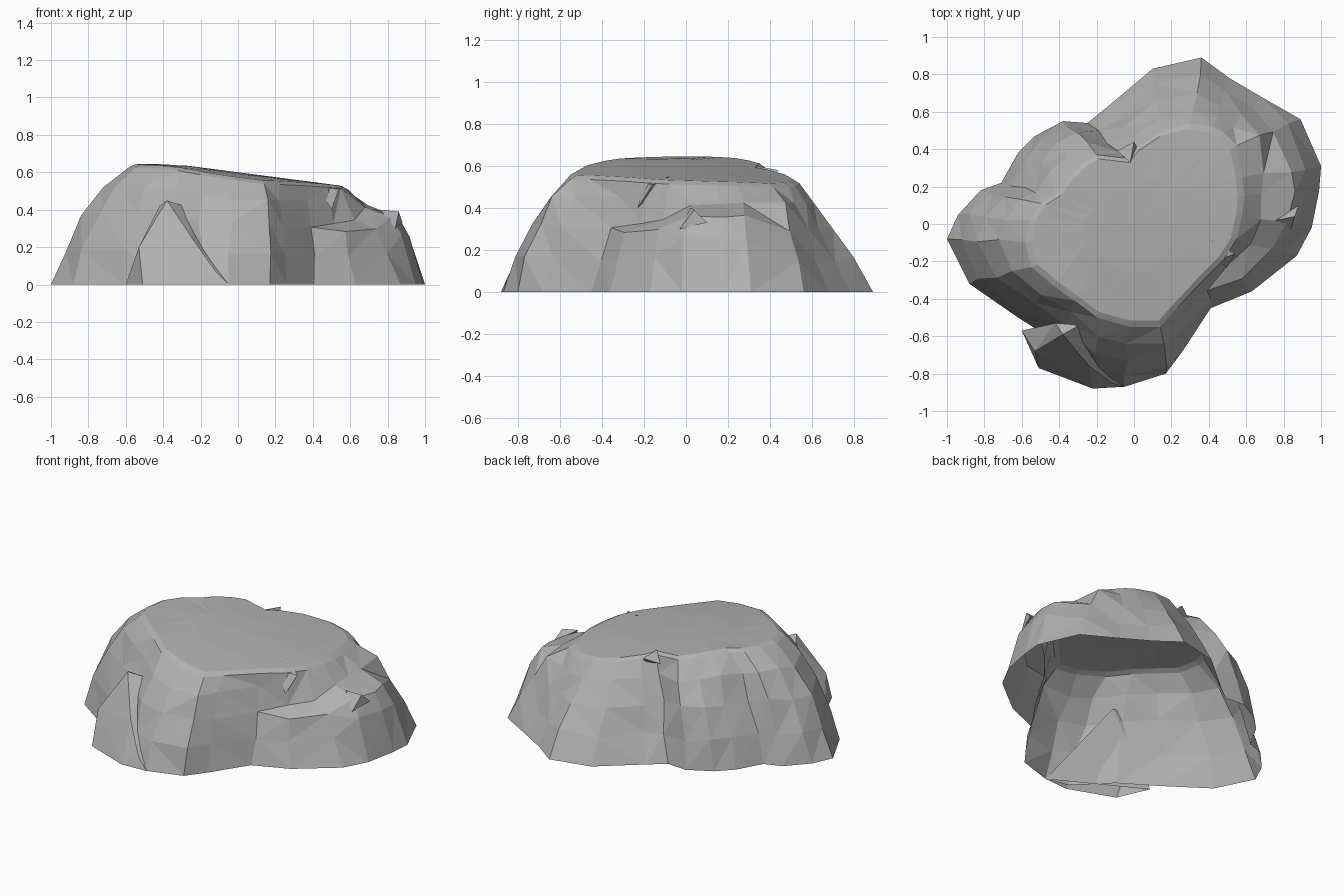
import bpy
import bmesh
import random
from mathutils import Vector

random.seed(4)
if "Cube" in bpy.data.objects:
    bpy.data.objects.remove(bpy.data.objects["Cube"], do_unlink=True)

# One plain stone colour
stone = bpy.data.materials.new("grey_stone")
stone.use_nodes = True
stone_colour = (0.44, 0.44, 0.44, 1)
stone.diffuse_color = stone_colour
stone.node_tree.nodes["Principled BSDF"].inputs["Base Color"].default_value = stone_colour


def finish(bm, name):
    """Turn a bmesh into a flat shaded stone object."""
    mesh = bpy.data.meshes.new(name)
    bm.to_mesh(mesh)
    bm.free()
    mesh.materials.append(stone)
    obj = bpy.data.objects.new(name, mesh)
    bpy.context.collection.objects.link(obj)
    return obj


def jitter(amount):
    return Vector([random.uniform(-amount, amount) for axis in range(3)])


def plateau_height(x, y):
    """Gently tilted top of the rock, highest on the -x side."""
    return min(0.645, 0.6 - 0.13 * x) - 0.1 * y * y


# Wall profiles: (way from foot to rim, share of rim height)
PROFILES = {
    "round": [(0, 0), (.17, .3), (.4, .6), (.68, .84), (1, 1)],
    "straight": [(0, 0), (.27, .3), (.54, .58), (.8, .84), (1, 1)],
    "shelf": [(0, 0), (.18, .5), (.35, .73), (.76, .83), (1, 1)],
    "low_shelf": [(0, 0), (.2, .3), (.42, .56), (.8, .65), (1, 1)],
}

# Wall columns, counter-clockwise: foot x, foot y, rim x, rim y
COLUMNS = {
    "shelf": [(1, .31, .58, .25)],
    "round": [(.89, .56, .55, .42)],
    "straight": [
        (.68, .68, .48, .49), (.51, .78, .42, .52), (.36, .89, .3, .54),
        (.1, .83, .15, .5), (-.15, .62, .03, .42), (-.25, .54, -.03, .35)],
    "round back": [
        (-.38, .55, -.2, .37), (-.53, .47, -.28, .32), (-.62, .38, -.35, .25),
        (-.71, .22, -.42, .16), (-.82, .18, -.5, .11), (-.94, .05, -.56, .02),
        (-1, -.08, -.58, -.1), (-.88, -.32, -.55, -.23)],
    "round front": [
        (-.62, -.5, -.43, -.33), (-.4, -.64, -.32, -.41), (-.2, -.84, -.2, -.5),
        (-.05, -.87, -.02, -.55), (.17, -.8, .14, -.55), (.26, -.68, .22, -.46)],
    "straight gully": [(.41, -.45, .38, -.29)],
    "low_shelf": [(.63, -.36, .48, -.19), (.87, -.17, .55, -.08)],
    "shelf end": [(.95, -.02, .58, .05), (.99, .18, .59, .15)],
}


def build_rock():
    """Loft the walls from foot to rim, then close the plateau."""
    bm = bmesh.new()
    columns = []
    for kind, entries in COLUMNS.items():
        for foot_x, foot_y, rim_x, rim_y in entries:
            foot = Vector((foot_x, foot_y, 0))
            rim = Vector((rim_x, rim_y, plateau_height(rim_x, rim_y) - 0.015))
            column = []
            for way, rise in PROFILES[kind.split()[0]]:
                point = foot.lerp(rim, way)
                point.z = rim.z * rise
                if 0 < rise < 1:
                    point += jitter(0.014)
                column.append(bm.verts.new(point))
            columns.append(column)

    # Inner ring softens the rim of the plateau
    for column in columns:
        x, y = column[-1].co.x * 0.94, column[-1].co.y * 0.94
        column.append(bm.verts.new((x, y, plateau_height(x, y))))
    for i, column in enumerate(columns):
        following = columns[(i + 1) % len(columns)]
        for low in range(len(column) - 1):
            bm.faces.new((column[low], following[low],
                          following[low + 1], column[low + 1]))

    # Plateau fan around a central ring
    centre = bm.verts.new((0, 0, plateau_height(0, 0)))
    ring = []
    for column in columns:
        x, y = column[-1].co.x * 0.5, column[-1].co.y * 0.5
        ring.append(bm.verts.new((x, y, plateau_height(x, y))))
    for i, column in enumerate(columns):
        j = (i + 1) % len(columns)
        bm.faces.new((column[-1], columns[j][-1], ring[j], ring[i]))
        bm.faces.new((ring[i], ring[j], centre))
    bmesh.ops.triangulate(bm, faces=bm.faces[:])
    return finish(bm, "rock_shell")


def chunk(name, points):
    """Angular stone piece wrapped around a few points, open underneath."""
    bm = bmesh.new()
    for point in points:
        bm.verts.new(point)
    bmesh.ops.convex_hull(bm, input=bm.verts[:])
    bm.normal_update()
    underside = [f for f in bm.faces if f.normal.z < -0.9]
    bmesh.ops.delete(bm, geom=underside, context="FACES")
    return finish(bm, name)


build_rock()

# Leaning slab against the front wall
chunk("front_buttress", [
    (-.6, -.57, 0), (-.51, -.77, 0), (-.22, -.88, 0), (-.05, -.87, 0),
    (-.12, -.85, .07), (-.53, -.68, .2), (-.42, -.53, .42),
    (-.38, -.59, .45), (-.29, -.54, .42), (-.24, -.76, .24)])

# Broken shards along the rim and the side shelf
chunk("rim_shard", [(.41, -.08, .55), (.54, -.16, .51), (.5, -.23, .4), (.43, -.2, .52)])
chunk("back_shard", [(-.09, .39, .55), (0, .44, .58), (-.02, .33, .6), (.02, .4, .54)])
chunk("shelf_shard", [(.76, .02, .4), (.86, .04, .39), (.84, -.03, .3), (.88, .1, .33)])
